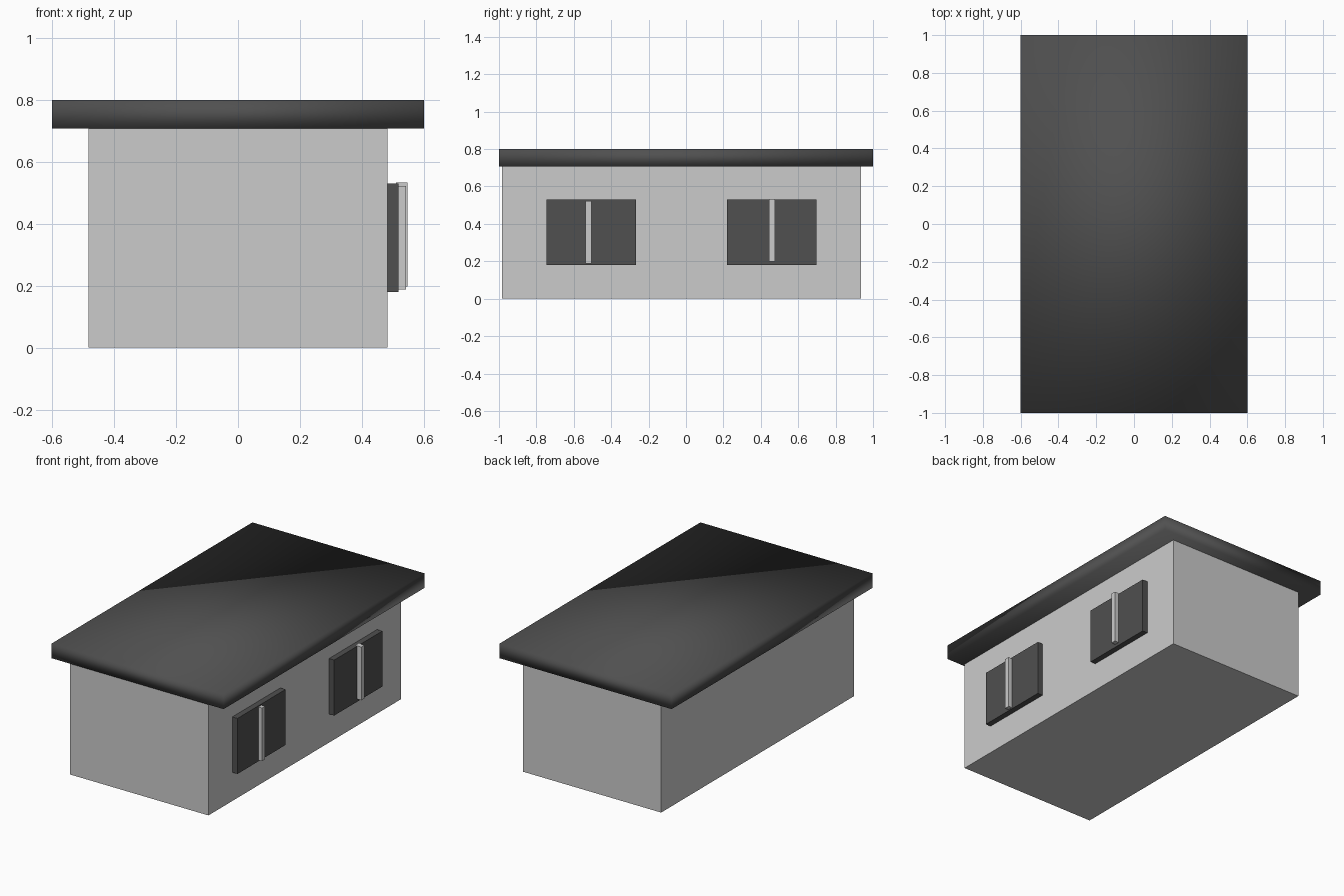
import bpy

if "Cube" in bpy.data.objects:
    bpy.data.objects.remove(bpy.data.objects["Cube"])


def box(name, x, y, z, mat=None, smooth=False):
    """Box spanning the given (min, max) ranges."""
    bpy.ops.mesh.primitive_cube_add(size=1, location=[(a + b) / 2 for a, b in (x, y, z)])
    ob = bpy.context.object
    ob.name = name
    ob.scale = [b - a for a, b in (x, y, z)]
    bpy.ops.object.transform_apply(location=False, rotation=False, scale=True)
    if mat:
        ob.data.materials.append(mat)
    if smooth:
        bpy.ops.object.shade_smooth()
    return ob


dark = bpy.data.materials.new("dark_grey")
dark.diffuse_color = (0.08, 0.08, 0.08, 1)
dark.use_nodes = True
dark.node_tree.nodes["Principled BSDF"].inputs["Base Color"].default_value = dark.diffuse_color

# Walls and overhanging flat roof
box("walls", (-0.482, 0.482), (-0.983, 0.936), (0, 0.709))
box("roof", (-0.6, 0.6), (-1, 1), (0.708, 0.8), dark, smooth=True)

# Windows on the right side, each with an upright bar in front of the pane
windows = [("front", -0.745, -0.522, 0.188, 0.543),
           ("back", 0.218, 0.461, 0.198, 0.548)]
for label, y0, bar_y, bar_z, bar_x in windows:
    box(label + "_window", (0.475, 0.518), (y0, y0 + 0.479), (0.18, 0.53), dark)
    box(label + "_window_bar", (0.51, bar_x), (bar_y - 0.016, bar_y + 0.016),
        (bar_z, bar_z + 0.335))
